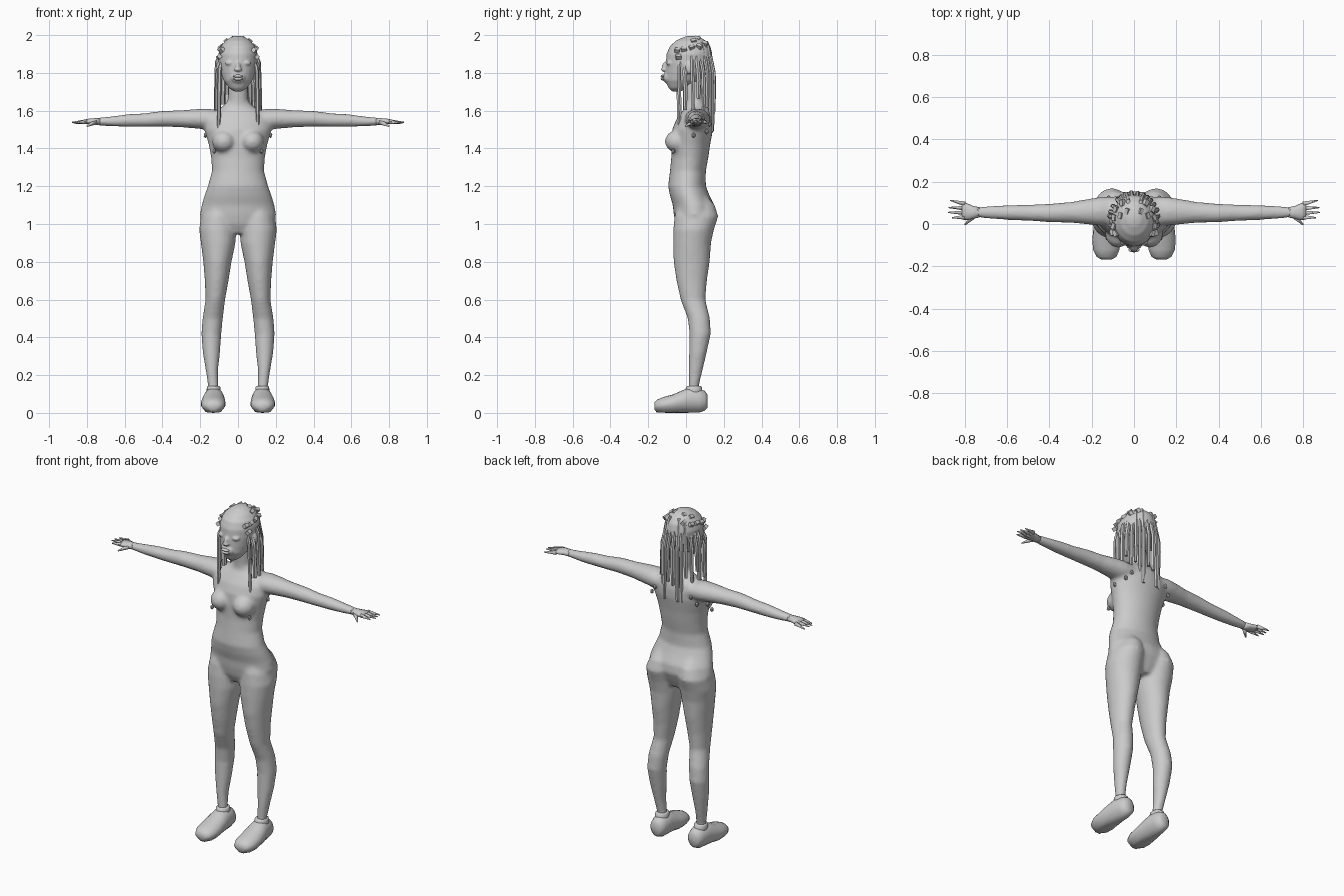
import bpy, bmesh, math, random
from mathutils import Matrix, Vector

random.seed(4)
grey = bpy.data.materials.new("plain grey")
grey.diffuse_color = (0.6, 0.6, 0.6, 1)


def loft(bm, rows, axis="z", n=20):
    """Closed skin over ellipses; row = (position on axis, centre a, centre b, radius a, radius b)."""
    rings = []
    for t, a, b, ra, rb in rows:
        ring = []
        for i in range(n):
            ang = 2 * math.pi * i / n
            u, v = a + ra * math.cos(ang), b + rb * math.sin(ang)
            ring.append(bm.verts.new({"z": (u, v, t), "x": (t, u, v), "y": (u, t, v)}[axis]))
        rings.append(ring)
    for r0, r1 in zip(rings, rings[1:]):
        for i in range(n):
            j = (i + 1) % n
            bm.faces.new((r0[i], r0[j], r1[j], r1[i]))
    bm.faces.new(rings[0])
    bm.faces.new(rings[-1])


def ball(bm, centre, radii):
    m = Matrix.Translation(centre) @ Matrix.Diagonal((*radii, 1))
    bmesh.ops.create_icosphere(bm, subdivisions=3, radius=1, matrix=m)


def spike(bm, start, end, r0, r1):
    d = Vector(end) - Vector(start)
    m = Matrix.Translation((Vector(start) + Vector(end)) / 2) @ d.to_track_quat("Z", "Y").to_matrix().to_4x4()
    bmesh.ops.create_cone(bm, cap_ends=True, segments=6, radius1=r0, radius2=r1, depth=d.length, matrix=m)


def finish(name, bm, smooth=True):
    bmesh.ops.recalc_face_normals(bm, faces=bm.faces)
    me = bpy.data.meshes.new(name)
    bm.to_mesh(me)
    bm.free()
    me.materials.append(grey)
    for p in me.polygons:
        p.use_smooth = smooth
    ob = bpy.data.objects.new(name, me)
    bpy.context.collection.objects.link(ob)
    return ob


def blend(ob, voxel, steps):
    r = ob.modifiers.new("fuse", "REMESH")
    r.mode, r.voxel_size, r.use_smooth_shade = "VOXEL", voxel, True
    s = ob.modifiers.new("soften", "SMOOTH")
    s.factor, s.iterations = 0.5, steps


# Body: torso, neck, legs and arms fused into one skin
bm = bmesh.new()
loft(bm, [(0.95, 0, .04, .10, .07), (1.0, 0, .04, .19, .095), (1.05, 0, .045, .202, .11),
          (1.10, 0, .04, .193, .11), (1.15, 0, .02, .178, .105), (1.20, 0, .005, .16, .10),
          (1.28, 0, .01, .138, .095), (1.35, 0, .02, .142, .098), (1.42, 0, .025, .155, .103),
          (1.50, 0, .035, .178, .108), (1.55, 0, .045, .178, .098), (1.59, 0, .055, .145, .08),
          (1.62, 0, .055, .085, .06), (1.65, 0, .045, .055, .05), (1.76, 0, .03, .048, .045)], n=32)
for s in (-1, 1):
    loft(bm, [(.10, s * .13, .04, .026, .028), (.15, s * .132, .042, .028, .028),
              (.22, s * .138, .05, .032, .037), (.32, s * .141, .063, .046, .047),
              (.42, s * .141, .075, .053, .057), (.50, s * .134, .068, .054, .059),
              (.60, s * .120, .037, .052, .066), (.70, s * .113, .03, .063, .081),
              (.80, s * .109, .03, .075, .096), (.90, s * .105, .032, .092, .101),
              (.97, s * .107, .04, .099, .108), (1.04, s * .105, .055, .092, .116),
              (1.10, s * .095, .055, .075, .098), (1.15, s * .09, .04, .05, .07)])
    loft(bm, [(s * .08, .06, 1.55, .07, .05), (s * .16, .06, 1.555, .068, .056),
              (s * .22, .058, 1.557, .06, .052), (s * .30, .055, 1.557, .049, .045),
              (s * .40, .052, 1.557, .044, .042), (s * .50, .053, 1.55, .038, .036),
              (s * .58, .054, 1.548, .036, .034), (s * .66, .055, 1.544, .032, .027),
              (s * .74, .055, 1.542, .024, .021), (s * .77, .055, 1.541, .025, .018)], "x")
    ball(bm, (s * .075, -.045, 1.437), (.062, .067, .06))
blend(finish("body", bm), .01, 6)

# Hands: flattened palm, four pointed fingers and a thumb
for s in (-1, 1):
    bm = bmesh.new()
    loft(bm, [(s * .73, .055, 1.542, .024, .02), (s * .76, .055, 1.543, .030, .018),
              (s * .79, .058, 1.543, .040, .015), (s * .815, .063, 1.542, .042, .011)], "x", 10)
    for y0, y1, x1, z1 in ((.032, .03, .862, 1.535), (.053, .055, .88, 1.538),
                           (.075, .078, .878, 1.538), (.095, .112, .87, 1.534)):
        spike(bm, (s * .80, y0, 1.542), (s * x1, y1, z1), .013, .003)
    spike(bm, (s * .755, .04, 1.54), (s * .80, -.003, 1.518), .015, .004)
    finish("hand", bm)

# Shoes: rounded body, with a collar round the ankle
for s in (-1, 1):
    bm = bmesh.new()
    loft(bm, [(-.168, s * .13, .036, .025, .018), (-.155, s * .13, .038, .047, .031),
              (-.12, s * .131, .043, .063, .041), (-.07, s * .131, .049, .066, .048),
              (-.02, s * .13, .060, .062, .059), (.02, s * .128, .069, .056, .067),
              (.07, s * .126, .067, .050, .062), (.10, s * .125, .064, .042, .052),
              (.114, s * .125, .062, .025, .034)], "y", 20)
    for v in bm.verts:                       # flatten the sole
        v.co.z = max(v.co.z, .004) if v.co.z > .012 else max(0, v.co.z * .4)
    loft(bm, [(.08, s * .128, .04, .04, .05), (.137, s * .129, .042, .036, .042),
              (.142, s * .129, .042, .031, .036)])
    finish("shoe", bm)

# Head: skull and jaw with muzzle, lips, nose, brow lids and ears
bm = bmesh.new()
loft(bm, [(1.702, 0, -.05, .022, .025), (1.72, 0, -.045, .048, .047), (1.76, 0, -.018, .077, .092),
          (1.80, 0, .003, .092, .112), (1.85, 0, .012, .102, .119), (1.90, 0, .018, .104, .121),
          (1.94, 0, .022, .092, .108), (1.97, 0, .026, .067, .08), (1.99, 0, .03, .036, .042),
          (1.996, 0, .03, .012, .014)], n=28)
ball(bm, (0, -.09, 1.775), (.042, .034, .032))
ball(bm, (0, -.112, 1.83), (.014, .016, .026))
ball(bm, (0, -.12, 1.817), (.02, .013, .01))
for s in (-1, 1):
    ball(bm, (s * .042, -.088, 1.852), (.026, .016, .013))
    ball(bm, (s * .104, .015, 1.825), (.012, .022, .033))
blend(finish("head", bm), .006, 3)
bm = bmesh.new()
for z in (1.768, 1.783):
    ball(bm, (0, -.122, z), (.026, .012, .008))
finish("lips", bm)

# Braids: hexagonal strands hanging round the sides and back
strands = [(-28, 1.85, 1.52), (-12, 1.83, 1.62), (4, 1.88, 1.50), (18, 1.92, 1.66), (32, 1.90, 1.58),
           (45, 1.95, 1.62), (57, 1.93, 1.50), (69, 1.96, 1.48), (81, 1.94, 1.60)]
bm = bmesh.new()
for s in (-1, 1):
    for deg, top, low in strands:
        a = math.radians(deg + random.uniform(-3, 3))
        low += random.uniform(-.02, .02)
        c, d = s * math.cos(a), math.sin(a)
        r = random.uniform(.010, .013)
        lift = 1 if top < 1.9 else .82
        rows = [(low, c * .118, .022 + .125 * d, r * .8, r * .8),
                (low + .1, c * .116, .024 + .125 * d, r, r),
                (1.80, c * .113, .02 + .128 * d, r, r),
                (top - .02, c * .110 * lift, .02 + .126 * d * lift, r, r),
                (top + .01, c * .098 * lift, .02 + .112 * d * lift, r * .8, r * .8)]
        loft(bm, rows, "z", 6)
finish("braids", bm, False)

# Short knots over the crown
bm = bmesh.new()
for s in (-1, 1):
    for x, y, z in ((.085, -.045, 1.92), (.094, -.01, 1.925), (.092, .03, 1.935), (.085, .07, 1.94),
                    (.055, .10, 1.955), (.03, .06, 1.98), (.062, .04, 1.968), (.10, -.04, 1.885)):
        m = (Matrix.Translation((s * x, y, z)) @ Matrix.Rotation(s * 0.7, 4, "Y")
             @ Matrix.Rotation(random.uniform(-.6, .6), 4, "Z") @ Matrix.Diagonal((.02, .028, .022, 1)))
        bmesh.ops.create_cube(bm, size=1, matrix=m)
m = Matrix.Translation((-.015, -.062, 1.945)) @ Matrix.Rotation(.7, 4, "X") @ Matrix.Diagonal((.025, .03, .012, 1))
bmesh.ops.create_cube(bm, size=1, matrix=m)
finish("crown_knots", bm, False)

# Loose beads resting on the torso
bm = bmesh.new()
for s in (-1, 1):
    for p in ((.125, -.068, 1.385), (.172, .04, 1.47), (.12, .125, 1.53), (.15, .11, 1.49)):
        m = Matrix.Translation((s * p[0], p[1], p[2])) @ Matrix.Diagonal((.011, .011, .015, 1))
        bmesh.ops.create_icosphere(bm, subdivisions=1, radius=1, matrix=m)
finish("beads", bm, False)
